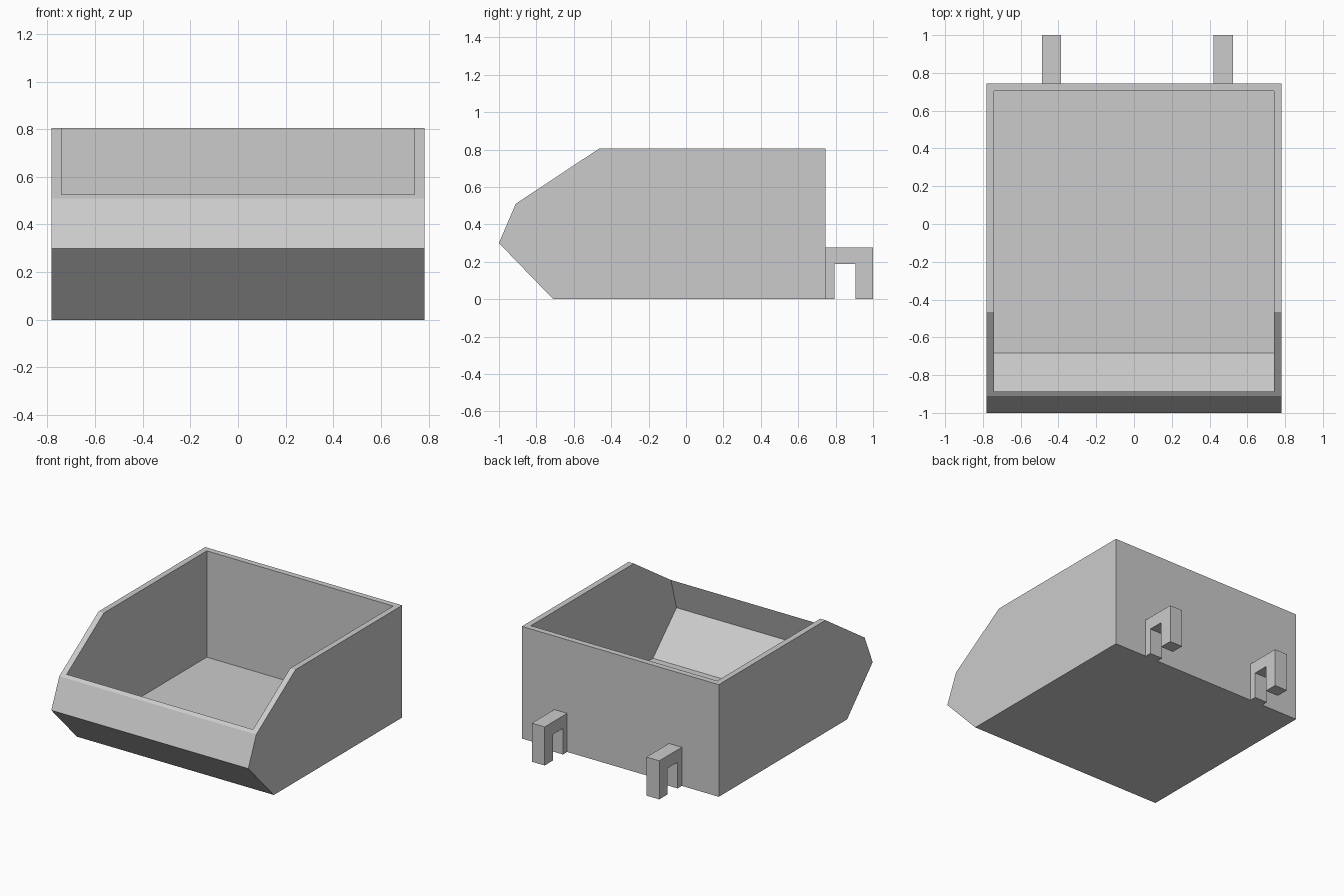
import bpy
import bmesh

cube = bpy.data.objects.get("Cube")
if cube:
    bpy.data.objects.remove(cube, do_unlink=True)

grey = bpy.data.materials.new("plain grey")
grey.use_nodes = True
colour = (0.6, 0.6, 0.6, 1)
grey.diffuse_color = colour
grey.node_tree.nodes["Principled BSDF"].inputs["Base Color"].default_value = colour


def prism(name, profile, x_min, x_max):
    """Extrude a side profile of (y, z) points along x."""
    bm = bmesh.new()
    face = bm.faces.new([bm.verts.new((x_min, y, z)) for y, z in profile])
    extruded = bmesh.ops.extrude_face_region(bm, geom=[face])["geom"]
    moved = [v for v in extruded if isinstance(v, bmesh.types.BMVert)]
    bmesh.ops.translate(bm, vec=(x_max - x_min, 0, 0), verts=moved)
    bmesh.ops.recalc_face_normals(bm, faces=bm.faces)
    mesh = bpy.data.meshes.new(name)
    bm.to_mesh(mesh)
    bm.free()
    mesh.materials.append(grey)
    obj = bpy.data.objects.new(name, mesh)
    bpy.context.collection.objects.link(obj)
    return obj


# Bin body with a sloped front opening
BACK, TOP, HALF_WIDTH, WALL = 0.745, 0.805, 0.782, 0.042
body = prism("bin_body", [(-0.71, 0), (-1, 0.3), (-0.91, 0.51),
                          (-0.465, TOP), (BACK, TOP), (BACK, 0)],
             -HALF_WIDTH, HALF_WIDTH)

# Hollow interior, open at the top
inside = BACK - WALL
cutter = prism("interior_cutter", [(-0.682, WALL), (-0.949, 0.303), (-0.886, 0.526),
                                   (-0.886, 1), (inside, 1), (inside, WALL)],
               WALL - HALF_WIDTH, HALF_WIDTH - WALL)
cutter.hide_render = True
hollow = body.modifiers.new("hollow", 'BOOLEAN')
hollow.operation = 'DIFFERENCE'
hollow.solver = 'EXACT'
hollow.object = cutter
bpy.context.view_layer.objects.active = body
body.select_set(True)
bpy.ops.object.modifier_apply(modifier=hollow.name)
bpy.data.objects.remove(cutter, do_unlink=True)

# Hanging hooks on the back wall
hook_profile = [(BACK, 0), (BACK, 0.277), (1, 0.277), (1, 0),
                (0.905, 0), (0.905, 0.187), (0.793, 0.187), (0.793, 0)]
for name, x in (("right_hook", -0.488), ("left_hook", 0.422)):
    prism(name, hook_profile, x, x + 0.102)
